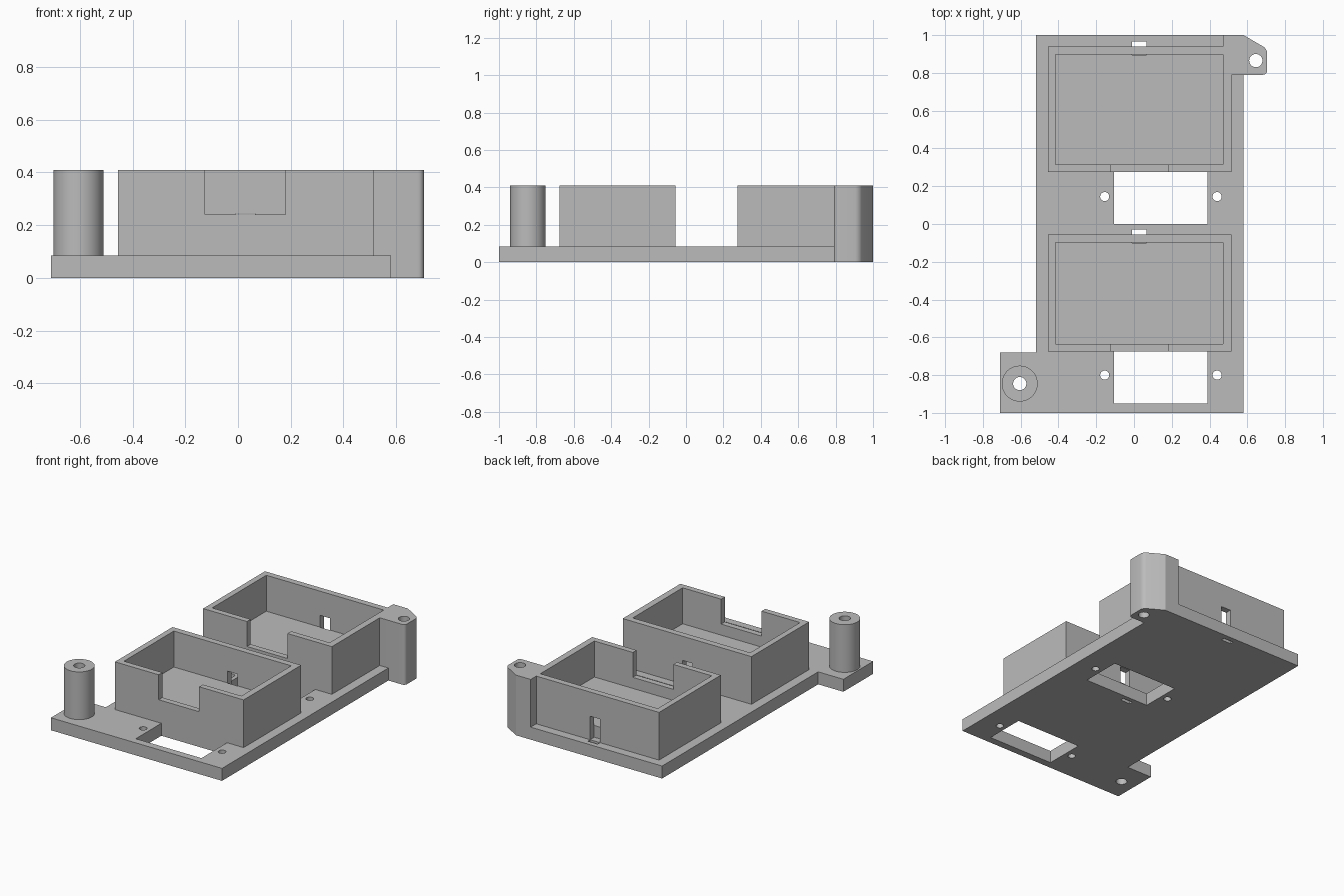
import bpy, bmesh

cube = bpy.data.objects.get("Cube")
if cube:
    bpy.data.objects.remove(cube, do_unlink=True)

TOP, DECK, FLOOR, RECESS = 0.41, 0.085, 0.165, 0.24

grey = bpy.data.materials.new("plain grey")
grey.use_nodes = True
grey.diffuse_color = (0.5, 0.5, 0.5, 1)
grey.node_tree.nodes["Principled BSDF"].inputs["Base Color"].default_value = (0.5, 0.5, 0.5, 1)


def finish(name, bm):
    bmesh.ops.recalc_face_normals(bm, faces=bm.faces)
    mesh = bpy.data.meshes.new(name)
    bm.to_mesh(mesh)
    bm.free()
    mesh.materials.append(grey)
    obj = bpy.data.objects.new(name, mesh)
    bpy.context.collection.objects.link(obj)
    return obj


def prism(name, outline, z0, z1, round_right_of=None):
    """Extrude an outline upward, optionally rounding its right-hand corners."""
    bm = bmesh.new()
    face = bm.faces.new([bm.verts.new((x, y, z0)) for x, y in outline])
    ext = bmesh.ops.extrude_face_region(bm, geom=[face])["geom"]
    bmesh.ops.translate(bm, vec=(0, 0, z1 - z0),
                        verts=[g for g in ext if isinstance(g, bmesh.types.BMVert)])
    if round_right_of is not None:
        edges = [e for e in bm.edges if abs(e.verts[0].co.z - e.verts[1].co.z) > 0.01
                 and e.verts[0].co.x > round_right_of]
        bmesh.ops.bevel(bm, geom=edges, offset=0.022, segments=5, profile=0.5,
                        affect='EDGES')
    return finish(name, bm)


def box(name, x0, x1, y0, y1, z0, z1):
    return prism(name, [(x0, y0), (x1, y0), (x1, y1), (x0, y1)], z0, z1)


def cylinder(name, x, y, r, z0, z1):
    bm = bmesh.new()
    bmesh.ops.create_cone(bm, cap_ends=True, segments=48, radius1=r, radius2=r,
                          depth=z1 - z0)
    bmesh.ops.translate(bm, vec=(x, y, (z0 + z1) / 2), verts=bm.verts)
    return finish(name, bm)


def activate(obj):
    bpy.ops.object.select_all(action='DESELECT')
    obj.select_set(True)
    bpy.context.view_layer.objects.active = obj


def cut(obj, cutters):
    activate(obj)
    for cutter in cutters:
        cutter.hide_render = True
        mod = obj.modifiers.new("cut", 'BOOLEAN')
        mod.operation, mod.solver, mod.object = 'DIFFERENCE', 'EXACT', cutter
        bpy.ops.object.modifier_apply(modifier=mod.name)
        bpy.data.objects.remove(cutter, do_unlink=True)


def hole(x, y, r):
    return cylinder("hole_cutter", x, y, r, -0.1, 0.6)


# Base plate with a front left tab and a corner left free for the lug
plate = prism("base_plate", [
    (-0.71, -1), (0.58, -1), (0.58, 0.79), (0.515, 0.79), (0.515, 0.94), (0.47, 0.94),
    (0.47, 1), (-0.52, 1), (-0.52, -0.68), (-0.71, -0.68)], 0, DECK)
parts = [plate]
plate_cutters = [hole(-0.605, -0.845, 0.035)]

# Two open bays, each with a window and screw holes in front and a cable slot behind
for name, front, back, screw_y in (("front_bay", -0.675, -0.055, -0.80),
                                   ("rear_bay", 0.275, 0.94, 0.145)):
    bay = box(name, -0.455, 0.515, front, back, DECK, TOP)
    cut(bay, [
        box("pocket", -0.415, 0.47, front + 0.04, back - 0.043, FLOOR, 0.6),
        box("finger_notch", -0.125, 0.18, front - 0.1, front + 0.06, RECESS, 0.6),
        box("wall_slot", -0.01, 0.065, back - 0.045, back + 0.05, 0.05, RECESS + 0.005)])
    parts.append(bay)
    plate_cutters += [
        box("window", -0.105, 0.39, front - 0.275, front, -0.1, 0.3),
        box("cable_slot", -0.01, 0.065, back, back + 0.025, -0.1, 0.3)]
    plate_cutters += [hole(x, screw_y, 0.024) for x in (-0.155, 0.44)]

cut(plate, plate_cutters)

# Round standoff on the tab
standoff = cylinder("standoff", -0.605, -0.845, 0.095, DECK, TOP)
cut(standoff, [hole(-0.605, -0.845, 0.035)])
parts.append(standoff)

# Full height mounting lug at the rear corner
lug = prism("mounting_lug", [
    (0.47, 0.94), (0.515, 0.94), (0.515, 0.79), (0.705, 0.79), (0.705, 0.927),
    (0.58, 1), (0.47, 1)], 0, TOP, round_right_of=0.6)
cut(lug, [hole(0.645, 0.865, 0.035)])
parts.append(lug)

for part in parts:
    activate(part)
    bpy.ops.object.shade_smooth_by_angle(angle=0.5)
